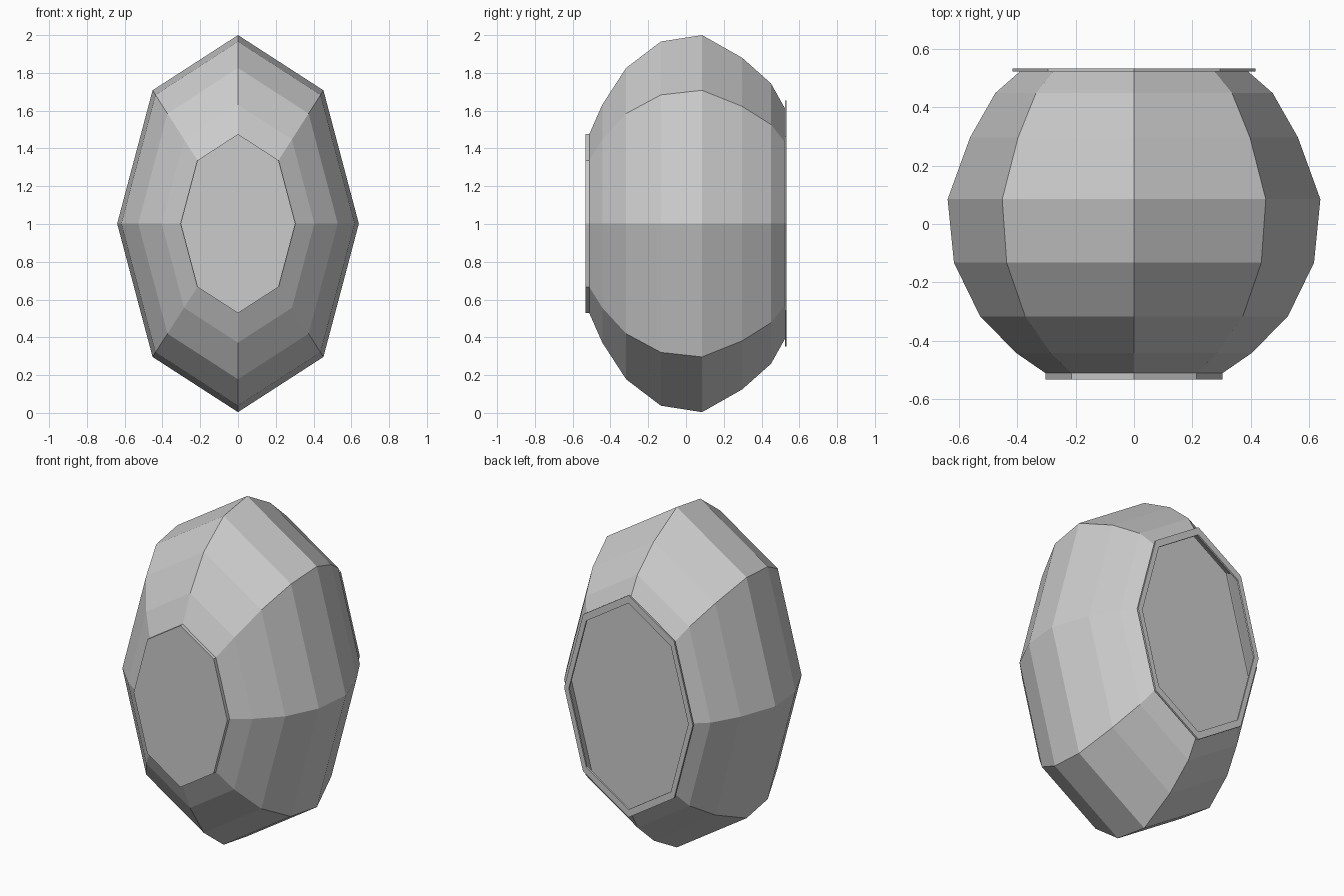
import bpy, bmesh, math

if "Cube" in bpy.data.objects:
    bpy.data.objects.remove(bpy.data.objects["Cube"])

SIDES = 8
X_SCALE = 0.641      # cross-section is narrower in x than in z
CENTRE_Z = 1.002


def loft(name, profile, cap_start=False, cap_end=False, closed=False):
    """Skin octagonal rings along y; profile holds (y, half height)."""
    bm = bmesh.new()
    rings = []
    for y, h in profile:
        ring = []
        for i in range(SIDES):
            a = 2 * math.pi * i / SIDES
            ring.append(bm.verts.new((h * X_SCALE * math.cos(a), y,
                                      CENTRE_Z + h * math.sin(a))))
        rings.append(ring)
    pairs = list(zip(rings, rings[1:]))
    if closed:
        pairs.append((rings[-1], rings[0]))
    for r, s in pairs:
        for i in range(SIDES):
            j = (i + 1) % SIDES
            bm.faces.new((r[i], r[j], s[j], s[i]))
    if cap_start:
        bm.faces.new(rings[0])
    if cap_end:
        bm.faces.new(rings[-1])
    bmesh.ops.recalc_face_normals(bm, faces=bm.faces)
    mesh = bpy.data.meshes.new(name)
    bm.to_mesh(mesh)
    bm.free()
    obj = bpy.data.objects.new(name, mesh)
    bpy.context.collection.objects.link(obj)
    return obj


# Bowl shell, with its flat foot at the front and open mouth at the back
loft("bowl", [(-0.533, 0.474), (-0.512, 0.474), (-0.443, 0.63), (-0.317, 0.824),
              (-0.133, 0.964), (0.085, 0.998), (0.297, 0.878), (0.45, 0.742),
              (0.525, 0.608)], cap_start=True)

# Thin lip around the mouth
loft("rim", [(0.523, 0.605), (0.523, 0.651), (0.533, 0.651), (0.533, 0.605)],
     closed=True)

# Flat fill surface inside the bowl
loft("fill_surface", [(0.285, 0.884)], cap_start=True)
for f in bpy.data.objects["fill_surface"].data.polygons:
    if f.normal.y < 0:
        f.flip()
